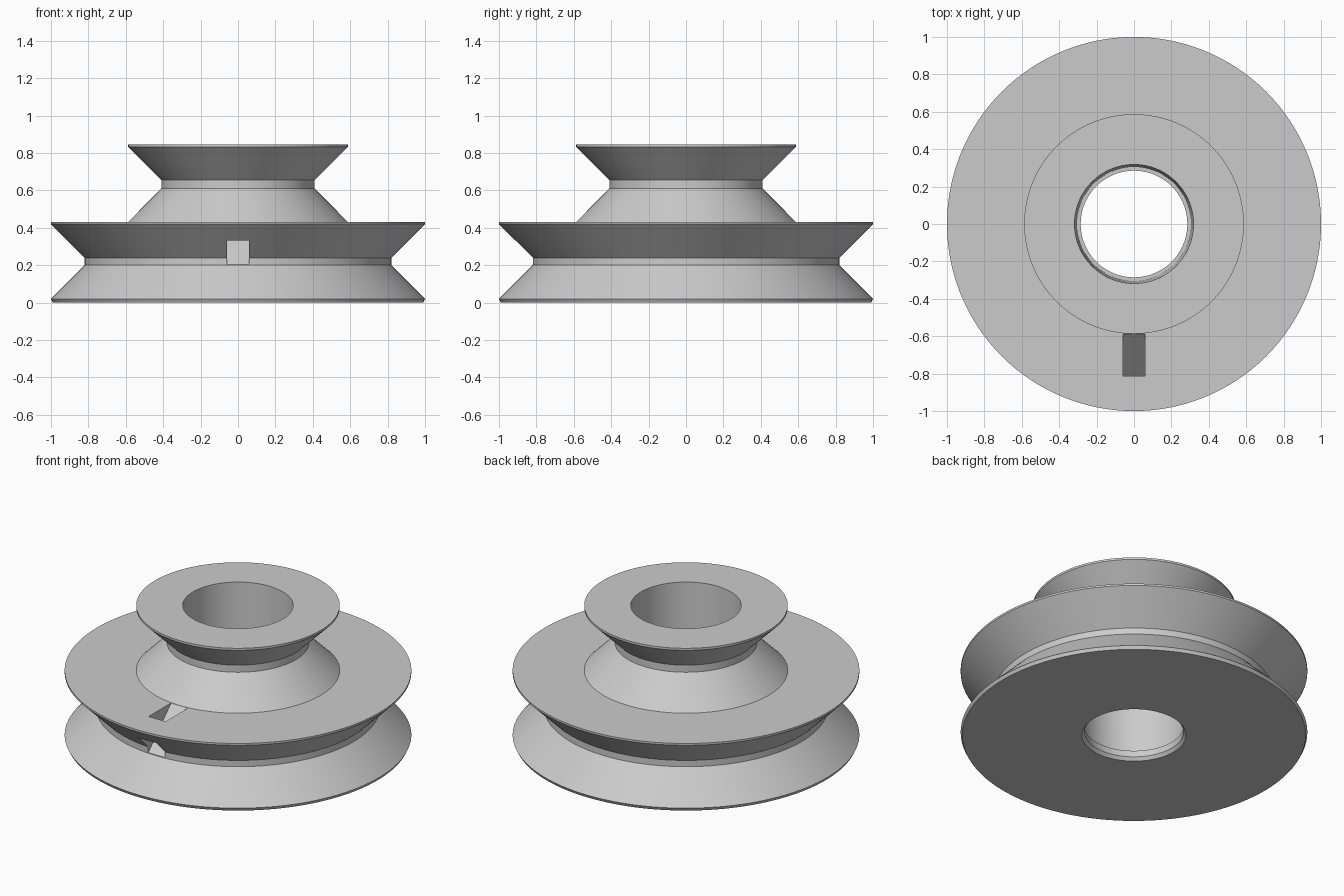
import bpy, bmesh
from math import radians

cube = bpy.data.objects.get("Cube")
if cube:
    bpy.data.objects.remove(cube, do_unlink=True)

grey = bpy.data.materials.new("plain_grey")
grey.use_nodes = True
colour = (0.6, 0.6, 0.6, 1)
grey.diffuse_color = colour
grey.node_tree.nodes["Principled BSDF"].inputs["Base Color"].default_value = colour


def add_object(name, bm):
    bmesh.ops.recalc_face_normals(bm, faces=bm.faces)
    mesh = bpy.data.meshes.new(name)
    bm.to_mesh(mesh)
    bm.free()
    mesh.materials.append(grey)
    obj = bpy.data.objects.new(name, mesh)
    bpy.context.collection.objects.link(obj)
    return obj


# Closed half section (radius, height): two grooved steps around a bore
section = [
    (0.99, 0), (1, 0.02), (0.82, 0.2), (0.82, 0.24), (1, 0.42), (1, 0.432),   # large step
    (0.587, 0.432), (0.41, 0.61), (0.41, 0.655), (0.587, 0.832), (0.587, 0.845),  # small step
    (0.318, 0.845), (0.305, 0.06), (0.285, 0.06), (0.285, 0.02), (0.3, 0),     # bore with ledge
]
bm = bmesh.new()
verts = [bm.verts.new((r, 0, z)) for r, z in section]
edges = [bm.edges.new((a, b)) for a, b in zip(verts, verts[1:] + verts[:1])]
bmesh.ops.spin(bm, geom=verts + edges, cent=(0, 0, 0), axis=(0, 0, 1),
               angle=radians(360), steps=128)
bmesh.ops.remove_doubles(bm, verts=bm.verts, dist=0.0001)
pulley = add_object("stepped_pulley", bm)

# Sloping slot through the upper flange of the large step
slot = [(-0.588, 0.46), (-0.588, 0.431), (-0.816, 0.203), (-0.95, 0.203),
        (-0.95, 0.295), (-0.785, 0.46)]
bm = bmesh.new()
face = bm.faces.new([bm.verts.new((-0.06, y, z)) for y, z in slot])
side = bmesh.ops.extrude_face_region(bm, geom=[face])["geom"]
bmesh.ops.translate(bm, vec=(0.12, 0, 0),
                    verts=[v for v in side if isinstance(v, bmesh.types.BMVert)])
cutter = add_object("slot_cutter", bm)
cutter.hide_render = True
cutter.hide_set(True)

cut = pulley.modifiers.new("slot", "BOOLEAN")
cut.operation = "DIFFERENCE"
cut.solver = "EXACT"
cut.object = cutter

# Bake the cut, remove the helper, then smooth the round walls
bpy.ops.object.select_all(action="DESELECT")
bpy.context.view_layer.objects.active = pulley
pulley.select_set(True)
bpy.ops.object.modifier_apply(modifier=cut.name)
bpy.data.objects.remove(cutter, do_unlink=True)
bpy.ops.object.shade_smooth_by_angle(angle=radians(25))
